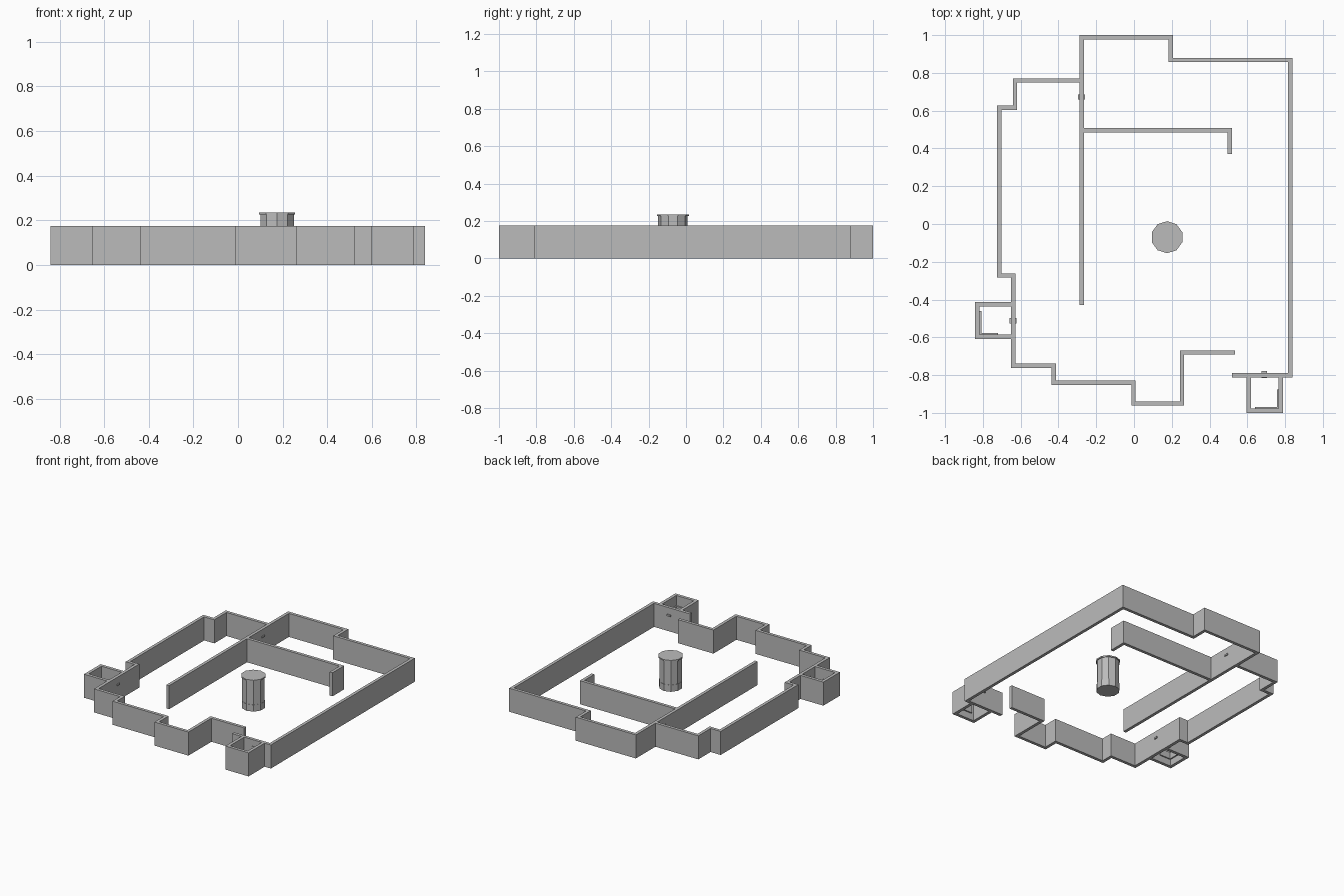
import bpy, bmesh, math
from mathutils import Vector

cube = bpy.data.objects.get("Cube")
if cube:
    bpy.data.objects.remove(cube, do_unlink=True)

HEIGHT = 0.175
THICK = 0.023

grey = bpy.data.materials.new("plain grey")
grey.use_nodes = True
colour = (0.5, 0.5, 0.5, 1)
grey.diffuse_color = colour
grey.node_tree.nodes["Principled BSDF"].inputs["Base Color"].default_value = colour


def finish(name, bm):
    bmesh.ops.recalc_face_normals(bm, faces=bm.faces)
    mesh = bpy.data.meshes.new(name)
    bm.to_mesh(mesh)
    bm.free()
    mesh.materials.append(grey)
    ob = bpy.data.objects.new(name, mesh)
    bpy.context.collection.objects.link(ob)
    return ob


def wall(name, path, thick=THICK, z0=0.0, z1=HEIGHT):
    """Upright wall with mitred corners along a path of centre points."""
    pts = [Vector(p) for p in path]
    dirs = [(b - a).normalized() for a, b in zip(pts, pts[1:])]
    bm = bmesh.new()
    rings = []
    for i, p in enumerate(pts):
        before, after = dirs[max(i - 1, 0)], dirs[min(i, len(dirs) - 1)]
        side = Vector((-before.y - after.y, before.x + after.x)).normalized()
        side *= thick / 2 / side.dot(Vector((-before.y, before.x)))
        rings.append([bm.verts.new((*(p + s * side), z))
                      for s, z in ((-1, z0), (1, z0), (1, z1), (-1, z1))])
    for a, b in zip(rings, rings[1:]):
        for k in range(4):
            n = (k + 1) % 4
            bm.faces.new((a[k], a[n], b[n], b[k]))
    bm.faces.new(rings[0])
    bm.faces.new(rings[-1][::-1])
    return finish(name, bm)


def box(name, centre, size):
    bm = bmesh.new()
    bmesh.ops.create_cube(bm, size=1)
    bmesh.ops.scale(bm, vec=size, verts=bm.verts)
    bmesh.ops.translate(bm, vec=centre, verts=bm.verts)
    return finish(name, bm)


def drum(name, radius, z0, z1):
    """Ten-sided drum with a corner facing the front."""
    bm = bmesh.new()
    rows = [[bm.verts.new((0.175 + radius * math.sin(a), -0.07 - radius * math.cos(a), z))
             for a in (math.tau * k / 10 for k in range(10))] for z in (z0, z1)]
    for k in range(10):
        n = (k + 1) % 10
        bm.faces.new((rows[0][k], rows[0][n], rows[1][n], rows[1][k]))
    bm.faces.new(rows[0][::-1])
    bm.faces.new(rows[1])
    return finish(name, bm)


# Outer walls, in two runs that meet the long inner wall
wall("outer_wall_left", [(0.52, -0.8), (0.827, -0.8), (0.827, 0.868), (0.195, 0.868),
                         (0.195, 0.989), (-0.277, 0.989), (-0.277, -0.43)])
wall("outer_wall_right", [(-0.277, 0.76), (-0.63, 0.76), (-0.63, 0.616), (-0.713, 0.616),
                          (-0.713, -0.273), (-0.64, -0.273), (-0.64, -0.75),
                          (-0.425, -0.75), (-0.425, -0.84), (-0.003, -0.84),
                          (-0.003, -0.95), (0.254, -0.95), (0.254, -0.68), (0.535, -0.68)])

# Inner partition with a short return
wall("inner_partition", [(-0.277, 0.496), (0.507, 0.496), (0.507, 0.37)])

# Small side rooms
wall("right_side_room", [(-0.64, -0.425), (-0.829, -0.425), (-0.829, -0.597), (-0.64, -0.597)])
wall("front_side_room", [(0.608, -0.8), (0.608, -0.989), (0.776, -0.989), (0.776, -0.8)])

# Narrow ledges in the room corners
wall("right_room_ledge", [(-0.813, -0.46), (-0.813, -0.582), (-0.72, -0.582)], 0.01, 0.05, 0.1)
wall("front_room_ledge", [(0.64, -0.973), (0.761, -0.973), (0.761, -0.875)], 0.01, 0.05, 0.1)

# Small brackets that pass through the walls
for name, x, y, across in (("back_bracket", -0.277, 0.672, True),
                           ("right_bracket", -0.64, -0.512, True),
                           ("front_bracket", 0.69, -0.797, False)):
    size = (0.037, 0.028, 0.012) if across else (0.028, 0.037, 0.012)
    box(name, (x, y, 0.12), size)

# Pillar
drum("pillar_base", 0.081, 0, 0.05)
drum("pillar_shaft", 0.079, 0.05, 0.225)
drum("pillar_cap", 0.085, 0.225, 0.235)
